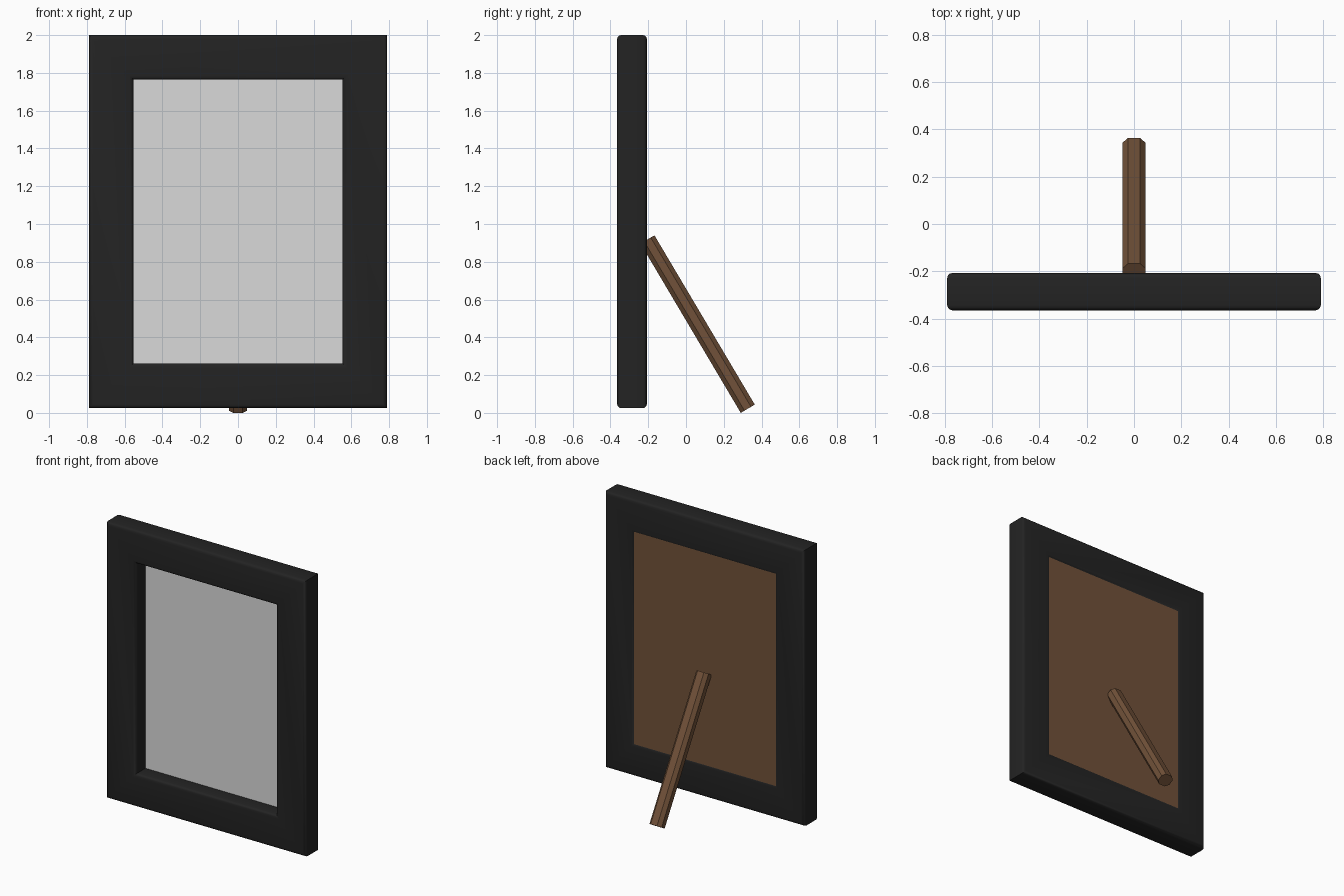
import bpy, bmesh, math
from mathutils import Vector

if "Cube" in bpy.data.objects:
    bpy.data.objects.remove(bpy.data.objects["Cube"])


def material(name, rgb):
    m = bpy.data.materials.new(name)
    m.diffuse_color = (*rgb, 1)
    m.use_nodes = True
    m.node_tree.nodes["Principled BSDF"].inputs["Base Color"].default_value = m.diffuse_color
    return m


BLACK = material("black_frame_paint", (0.017, 0.017, 0.017))
BROWN = material("brown_wood", (0.165, 0.083, 0.041))
SILVER = material("mirror_silver", (0.7, 0.7, 0.7))


def loft(name, rings, mat, closed=False):
    """Bridge equal-sized rings of points; cap the ends unless closed."""
    bm = bmesh.new()
    vs = [[bm.verts.new(p) for p in r] for r in rings]
    n = len(vs[0])
    last = len(vs) if closed else len(vs) - 1
    for i in range(last):
        a, b = vs[i], vs[(i + 1) % len(vs)]
        for j in range(n):
            k = (j + 1) % n
            bm.faces.new((a[j], a[k], b[k], b[j]))
    if not closed:
        bm.faces.new(vs[0])
        bm.faces.new(vs[-1])
    bmesh.ops.recalc_face_normals(bm, faces=bm.faces)
    me = bpy.data.meshes.new(name)
    bm.to_mesh(me)
    bm.free()
    me.materials.append(mat)
    ob = bpy.data.objects.new(name, me)
    bpy.context.collection.objects.link(ob)
    bpy.ops.object.select_all(action='DESELECT')
    ob.select_set(True)
    bpy.context.view_layer.objects.active = ob
    bpy.ops.object.shade_smooth_by_angle(angle=math.radians(40))
    return ob


def rect(inset, y):
    """Rectangle loop, inset from the outer edge of the frame."""
    x, z0, z1 = 0.79 - inset, 0.025 + inset, 2.0 - inset
    return [(-x, y, z0), (x, y, z0), (x, y, z1), (-x, y, z1)]


# Frame: rounded bar section swept round the rectangle with mitred corners
W, Y0, Y1, R, SEG = 0.236, -0.365, -0.207, 0.022, 3
section = []
for cx, cy, start in ((W - R, Y1 - R, 0), (R, Y1 - R, 90),
                      (R, Y0 + R, 180), (W - R, Y0 + R, 270)):
    for s in range(SEG + 1):
        a = math.radians(start + 90 * s / SEG)
        section.append((cx + R * math.cos(a), cy + R * math.sin(a)))
loft("frame", [rect(u, y) for u, y in section], BLACK, closed=True)

# Mirror plate and the wooden backing behind it
loft("mirror", [rect(W - 0.006, -0.255), rect(W - 0.006, -0.247)], SILVER)
loft("backing_panel", [rect(W - 0.014, -0.247), rect(W - 0.014, -0.213)], BROWN)

# Rear prop: chamfered bar leaning from the backing to the ground
top, foot = Vector((0, -0.204, 0.918)), Vector((0, 0.327, 0.022))
d = (foot - top).normalized()
nrm = Vector((0, -d.z, d.y))
hw, ht, c = 0.048, 0.043, 0.023
octagon = [(hw, ht - c), (hw - c, ht), (c - hw, ht), (-hw, ht - c),
           (-hw, c - ht), (c - hw, -ht), (hw - c, -ht), (hw, c - ht)]
loft("rear_prop", [[p + Vector((u, 0, 0)) + nrm * v for u, v in octagon]
                   for p in (top, foot)], BROWN)
